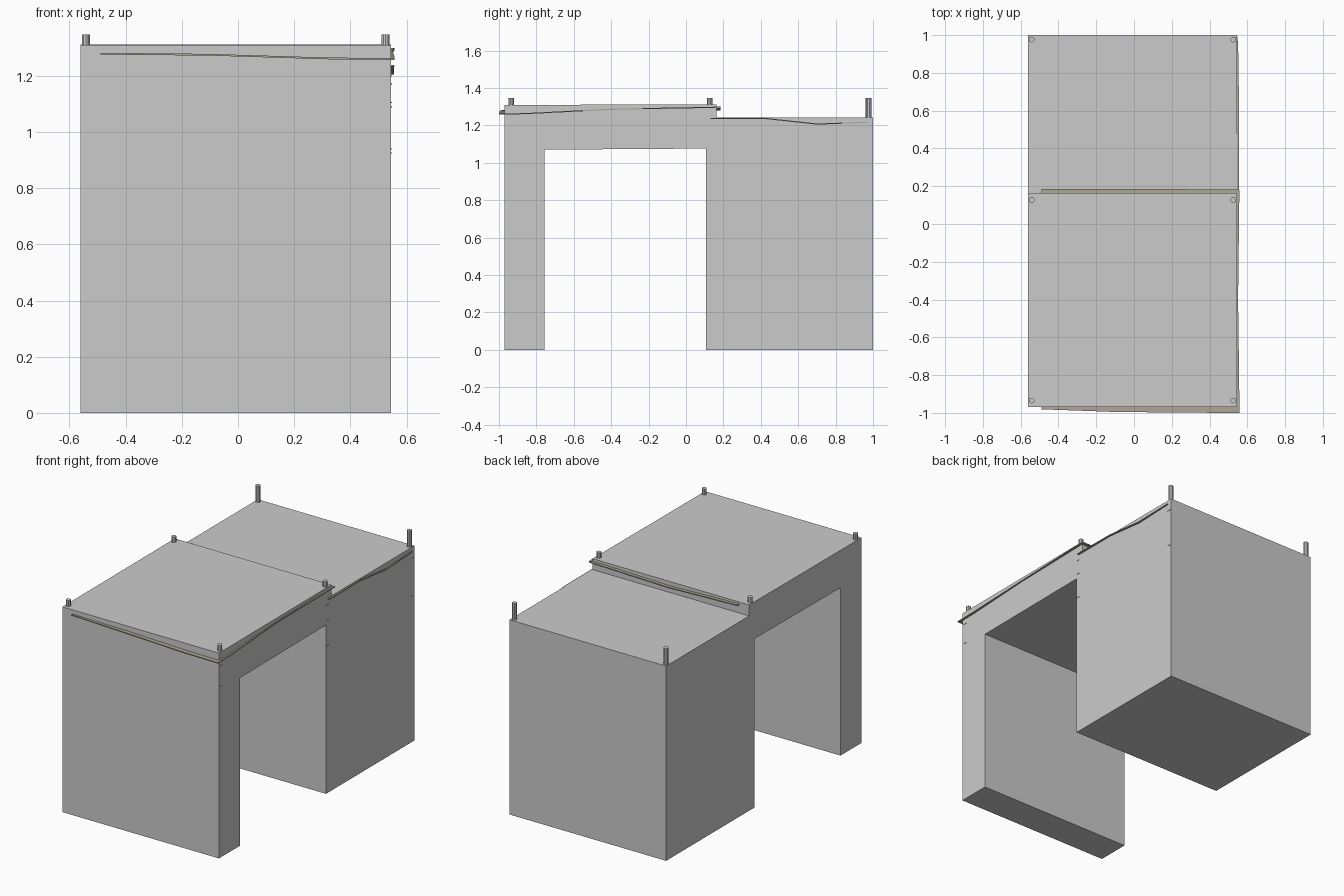
import bpy, bmesh
from mathutils import Vector

if "Cube" in bpy.data.objects:
    bpy.data.objects.remove(bpy.data.objects["Cube"])

X0, X1 = -0.56, 0.545

ribbon_mat = bpy.data.materials.new("garland_brown")
ribbon_mat.diffuse_color = (0.42, 0.39, 0.31, 1)
ribbon_mat.use_nodes = True
ribbon_mat.node_tree.nodes["Principled BSDF"].inputs["Base Color"].default_value = ribbon_mat.diffuse_color


def make_object(name, bm, mat=None):
    bmesh.ops.recalc_face_normals(bm, faces=bm.faces)
    me = bpy.data.meshes.new(name)
    bm.to_mesh(me)
    bm.free()
    ob = bpy.data.objects.new(name, me)
    bpy.context.collection.objects.link(ob)
    if mat:
        me.materials.append(mat)
    return ob


def ribbon(name, path, outward, t=0.006):
    """Thin ledge along a wall; path holds (point on wall, projection)."""
    bm = bmesh.new()
    rings = []
    for p, w in path:
        p, o = Vector(p), Vector(outward) * w
        up = Vector((0, 0, t / 2))
        rings.append([bm.verts.new(v) for v in (p - up, p + o - up, p + o + up, p + up)])
    for a, b in zip(rings, rings[1:]):
        for i in range(4):
            j = (i + 1) % 4
            bm.faces.new((a[i], a[j], b[j], b[i]))
    bm.faces.new(rings[0])
    bm.faces.new(rings[-1])
    make_object(name, bm, ribbon_mat)


# building body: stepped roof with a passage through it
profile = [(-0.97, 0), (-0.757, 0), (-0.757, 1.07), (0.108, 1.076), (0.108, 0),
           (1.0, 0), (1.0, 1.242), (0.163, 1.242), (0.163, 1.312), (-0.97, 1.309)]
bm = bmesh.new()
face = bm.faces.new([bm.verts.new((X0, y, z)) for y, z in profile])
ext = bmesh.ops.extrude_face_region(bm, geom=[face], use_keep_orig=True)
bmesh.ops.translate(bm, vec=(X1 - X0, 0, 0),
                    verts=[g for g in ext["geom"] if isinstance(g, bmesh.types.BMVert)])
make_object("building_body", bm)

# roof posts
for y, z, row in ((-0.935, 1.305, "front"), (0.127, 1.305, "middle"), (0.976, 1.24, "rear")):
    for x, side in ((-0.542, "left"), (0.526, "right")):
        bpy.ops.mesh.primitive_cylinder_add(vertices=10, radius=0.015, depth=1.347 - z,
                                            location=(x, y, (z + 1.347) / 2))
        bpy.context.object.name = f"roof_post_{row}_{side}"

# sagging ribbons along the walls
ribbon("front_ribbon", [((-0.49, -0.97, 1.279), 0.011), ((-0.1, -0.97, 1.275), 0.025),
                        ((0.32, -0.97, 1.262), 0.029), ((0.557, -0.97, 1.26), 0.03)], (0, -1, 0))
ribbon("step_ribbon", [((-0.49, 0.163, 1.298), 0.022), ((0.0, 0.163, 1.282), 0.022),
                       ((0.557, 0.163, 1.294), 0.02)], (0, 1, 0))
ribbon("side_ribbon_high", [((X1, -1.0, 1.26), 0.013), ((X1, -0.85, 1.263), 0.012),
                            ((X1, -0.4, 1.286), 0.006), ((X1, 0.18, 1.297), 0.013)], (1, 0, 0))
ribbon("side_ribbon_low", [((X1, 0.13, 1.236), 0.012), ((X1, 0.43, 1.236), 0.01),
                           ((X1, 0.7, 1.207), 0.01), ((X1, 0.97, 1.216), 0.006)], (1, 0, 0))

# small fixings on the right wall
for i, (y, z) in enumerate(((0.98, 1.17), (0.98, 0.925), (0.125, 1.2), (0.125, 1.105),
                            (0.125, 0.94), (-0.945, 1.225), (-0.945, 1.09))):
    bpy.ops.mesh.primitive_cube_add(size=1, location=(X1, y, z))
    bpy.context.object.name = f"wall_fixing_{i + 1}"
    bpy.context.object.scale = (0.005, 0.025, 0.004)
